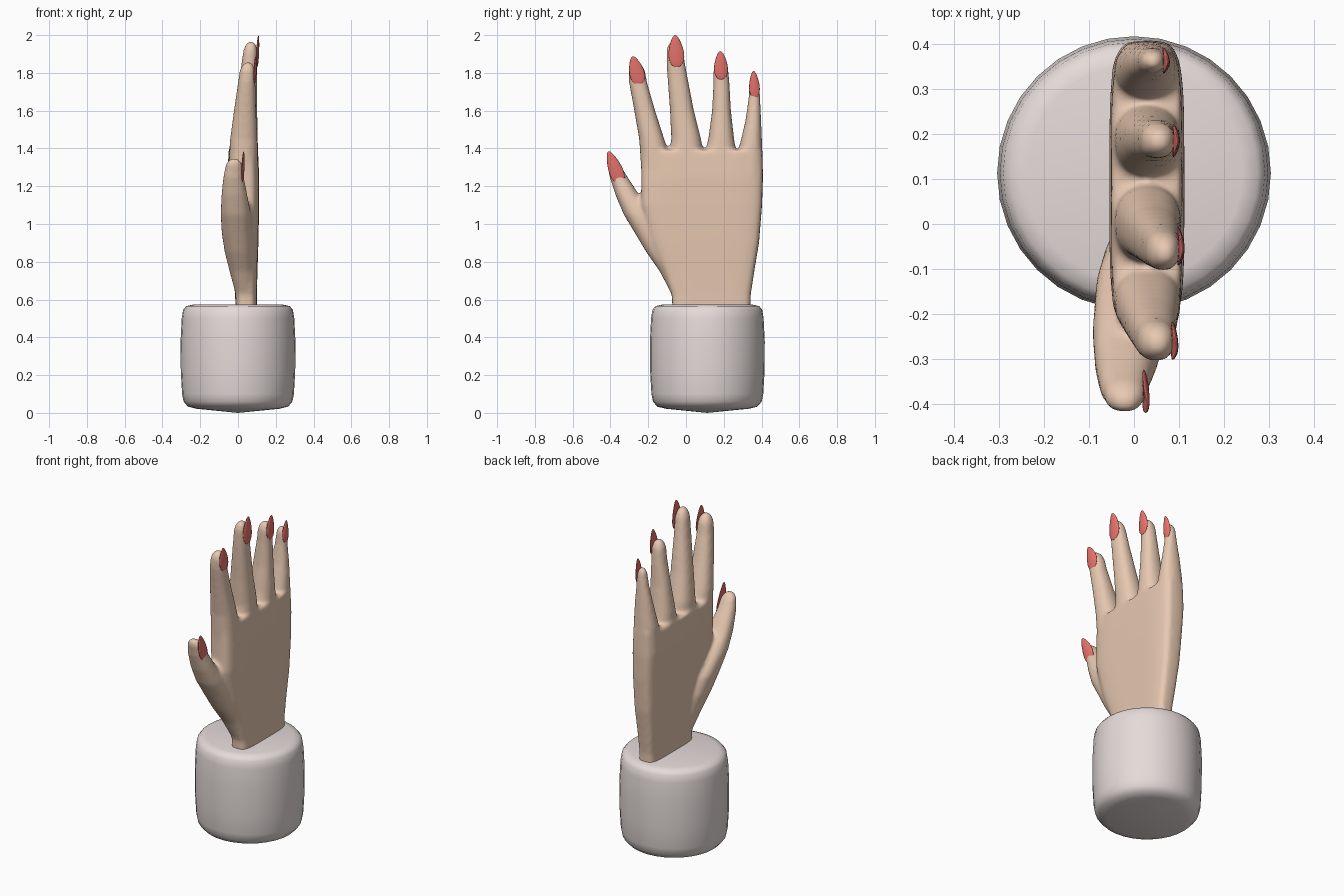
import bpy, bmesh
from math import sin, cos, pi, copysign
from mathutils import Vector

if "Cube" in bpy.data.objects:
    bpy.data.objects.remove(bpy.data.objects["Cube"])


def material(name, rgb):
    m = bpy.data.materials.new(name)
    m.diffuse_color = (*rgb, 1)
    m.use_nodes = True
    m.node_tree.nodes["Principled BSDF"].inputs["Base Color"].default_value = m.diffuse_color
    return m


def finish(bm, name, mat):
    bmesh.ops.recalc_face_normals(bm, faces=bm.faces)
    for f in bm.faces:
        f.smooth = True
    me = bpy.data.meshes.new(name)
    bm.to_mesh(me)
    bm.free()
    me.materials.append(mat)
    ob = bpy.data.objects.new(name, me)
    bpy.context.collection.objects.link(ob)
    return ob


def loft(bm, sections, power=2.0, dome=0.0, n=32):
    """Sections are (z, y0, y1, x0, x1); the top may be closed by a dome."""
    secs = [(z, (x0 + x1) / 2, (y0 + y1) / 2, (x1 - x0) / 2, (y1 - y0) / 2)
            for z, y0, y1, x0, x1 in sections]
    if dome:
        a, b = secs[-2], secs[-1]
        slope = [(b[i] - a[i]) / (b[0] - a[0]) for i in (1, 2)]
        for k in range(1, 6):
            h, s = dome * sin(k * pi / 11), cos(k * pi / 11)
            secs.append((b[0] + h, b[1] + slope[0] * h, b[2] + slope[1] * h,
                         b[3] * s, b[4] * s))
    rings = []
    for z, cx, cy, rx, ry in secs:
        ring = []
        for i in range(n):
            c, s = cos(2 * pi * i / n), sin(2 * pi * i / n)
            ring.append(bm.verts.new((
                cx + rx * copysign(abs(c) ** (2 / power), c),
                cy + ry * copysign(abs(s) ** (2 / power), s), z)))
        rings.append(ring)
    for a, b in zip(rings, rings[1:]):
        for i in range(n):
            j = (i + 1) % n
            bm.faces.new((a[i], a[j], b[j], b[i]))
    bm.faces.new(rings[0][::-1])
    bm.faces.new(rings[-1])


skin = material("skin", (0.80, 0.58, 0.44))
red = material("nail_red", (0.80, 0.17, 0.15))
cloth = material("cuff_cloth", (0.78, 0.71, 0.69))

# Hand: palm, thumb and fingers blended into one skin
bm = bmesh.new()
loft(bm, [(.50, -.07, .34, -.012, .10), (.62, -.075, .342, -.015, .10),
          (.75, -.12, .362, -.027, .103), (.90, -.18, .387, -.037, .108),
          (1.1, -.237, .403, -.047, .112), (1.25, -.237, .408, -.055, .112),
          (1.39, -.238, .405, -.05, .106)], power=4.5)
thumb = [(.62, -.072, .05, -.01, .08), (.75, -.14, .02, -.045, .085),
         (.85, -.21, 0, -.07, .085), (.95, -.27, -.05, -.086, .08),
         (1.05, -.33, -.15, -.092, .07), (1.15, -.372, -.245, -.088, .05),
         (1.25, -.405, -.31, -.078, .031), (1.29, -.412, -.335, -.07, .026)]
index = [(1.3, -.238, -.07, -.05, .105), (1.45, -.248, -.115, -.042, .103),
         (1.6, -.274, -.163, -.022, .096), (1.75, -.302, -.206, 0, .092),
         (1.79, -.304, -.213, .006, .091)]
middle = [(1.3, -.1, .1, -.05, .107), (1.45, -.078, .08, -.042, .105),
          (1.6, -.085, .042, -.02, .102), (1.8, -.1, .004, .012, .102),
          (1.89, -.103, -.012, .024, .103)]
ring = [(1.3, .08, .28, -.05, .106), (1.45, .118, .255, -.042, .103),
        (1.6, .138, .238, -.02, .097), (1.75, .145, .23, .006, .092),
        (1.8, .145, .226, .012, .092)]
pinky = [(1.25, .25, .407, -.05, .106), (1.42, .285, .403, -.042, .098),
         (1.55, .315, .398, -.02, .087), (1.66, .33, .393, .003, .075),
         (1.71, .333, .39, .01, .071)]
for digit, dome in ((thumb, .06), (index, .07), (middle, .08), (ring, .07), (pinky, .06)):
    loft(bm, digit, power=2.3, dome=dome)
hand = finish(bm, "hand", skin)
rm = hand.modifiers.new("blend", 'REMESH')
rm.mode = 'VOXEL'
rm.voxel_size = 0.01
rm.use_smooth_shade = True
sm = hand.modifiers.new("soften", 'SMOOTH')
sm.factor = 0.5
sm.iterations = 10

# Nails: thin almond shells on the back of each fingertip
nails = {  # x, base (y, z), tip (y, z), width
    "thumb": (.027, (-.343, 1.21), (-.411, 1.385), .075),
    "index": (.091, (-.245, 1.738), (-.282, 1.888), .08),
    "middle": (.105, (-.047, 1.83), (-.058, 2.0), .083),
    "ring": (.094, (.187, 1.765), (.182, 1.915), .073),
    "pinky": (.072, (.365, 1.668), (.358, 1.81), .056)}
for name, (x, base, tip, width) in nails.items():
    bm = bmesh.new()
    bmesh.ops.create_uvsphere(bm, u_segments=24, v_segments=16, radius=1)
    b, t = Vector((x, *base)), Vector((x, *tip))
    axis = (t - b).normalized()
    side = Vector((0, axis.z, -axis.y))
    for v in bm.verts:
        p = v.co.copy()
        w = p.y * (1 - .32 * p.z) * width / 2 * .96
        v.co = b.lerp(t, (p.z + 1) / 2) + side * w
        v.co.x += p.x * .007 - .006 * p.y ** 2 + .003 * p.z
    finish(bm, name + "_nail", red)

# Cuff: soft-edged drum with a slightly bulging base
bm = bmesh.new()
profile = [(0, 0), (.22, .022), (.265, .033), (.288, .06), (.296, .1), (.303, .22),
           (.304, .38), (.298, .5), (.291, .545), (.275, .565), (.24, .573), (0, .573)]
verts = [bm.verts.new((r, 0, z)) for r, z in profile]
edges = [bm.edges.new(e) for e in zip(verts, verts[1:])]
bmesh.ops.spin(bm, geom=verts + edges, cent=(0, 0, 0), axis=(0, 0, 1),
               angle=2 * pi, steps=32, use_duplicate=False)
bmesh.ops.remove_doubles(bm, verts=bm.verts, dist=1e-4)
cuff = finish(bm, "cuff", cloth)
cuff.location.y = .113
